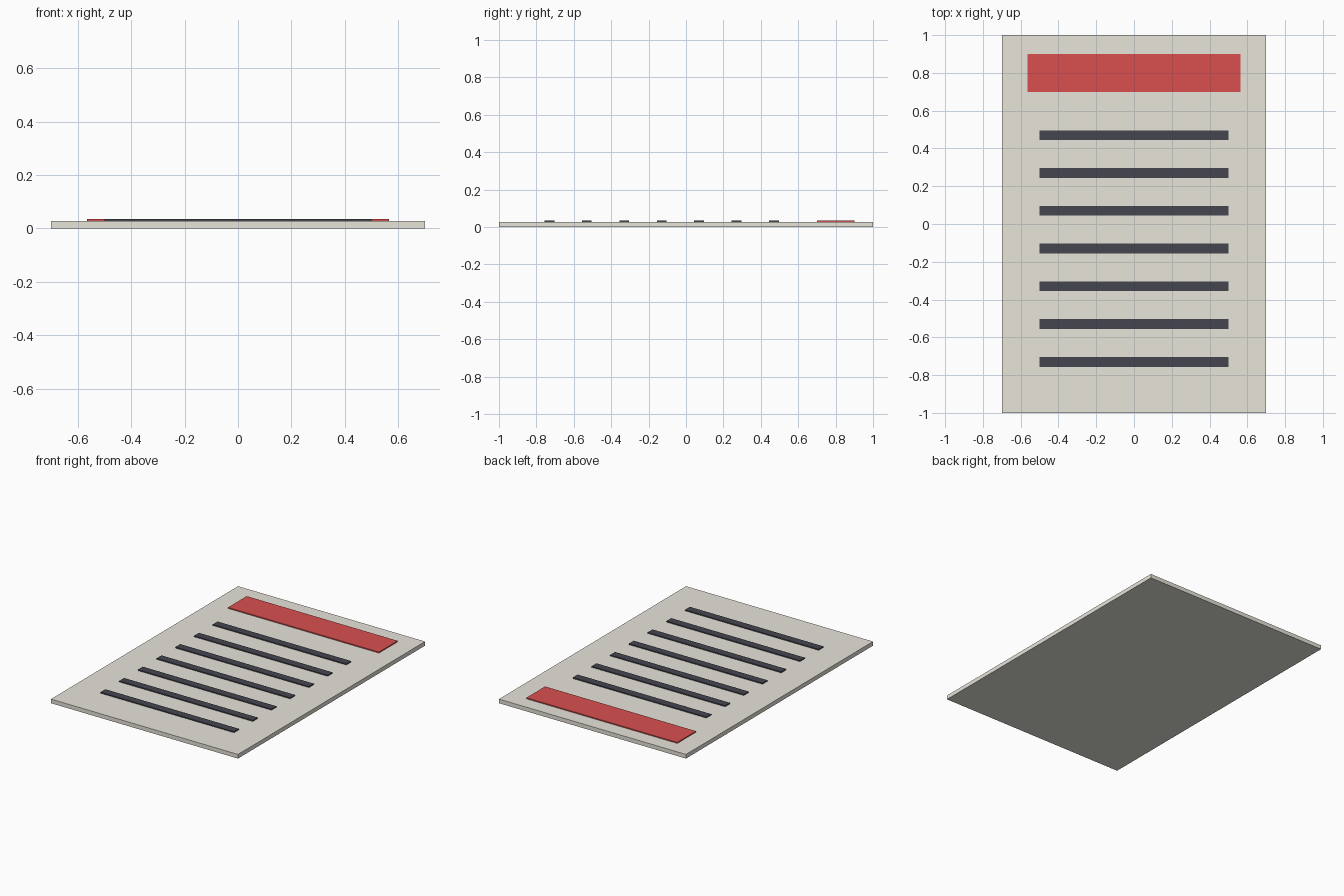
import bpy

if "Cube" in bpy.data.objects:
    bpy.data.objects.remove(bpy.data.objects["Cube"])


def material(name, color):
    mat = bpy.data.materials.new(name)
    mat.diffuse_color = color
    mat.use_nodes = True
    mat.node_tree.nodes["Principled BSDF"].inputs["Base Color"].default_value = mat.diffuse_color
    return mat


def box(name, width, depth, y, z0, z1, mat):
    bpy.ops.mesh.primitive_cube_add(size=1, location=(0, y, (z0 + z1) / 2))
    obj = bpy.context.object
    obj.name = name
    obj.scale = (width, depth, z1 - z0)
    bpy.ops.object.transform_apply(location=False, rotation=False, scale=True)
    obj.data.materials.append(mat)
    return obj


paper = material("paper", (0.80, 0.78, 0.70, 1))
red = material("red_header", (0.70, 0.08, 0.08, 1))
ink = material("dark_ink", (0.06, 0.06, 0.08, 1))

PAGE_TOP, PRINT_TOP = 0.028, 0.035

# Thin page lying flat
box("page", 1.40, 2.0, 0, 0, PAGE_TOP, paper)

# Red heading band at the back edge
box("header_band", 1.13, 0.20, 0.80, PAGE_TOP - 0.003, PRINT_TOP, red)

# Seven evenly spaced dark lines
for i in range(7):
    box(f"text_line_{i + 1}", 1.0, 0.052, 0.47 - 0.2 * i,
        PAGE_TOP - 0.003, PRINT_TOP, ink)
